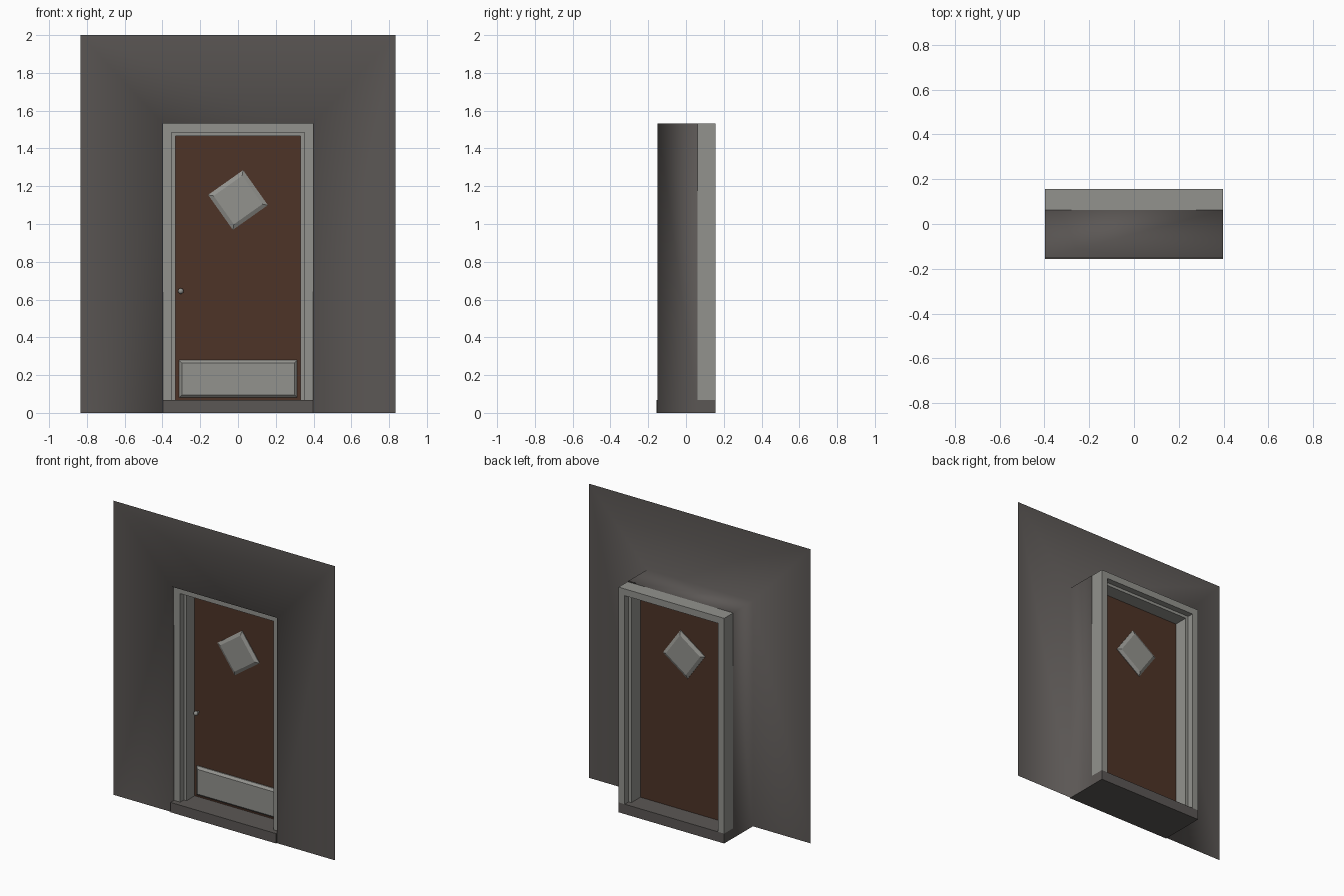
import bpy, bmesh, math
from mathutils import Matrix, Vector

if "Cube" in bpy.data.objects:
    bpy.data.objects.remove(bpy.data.objects["Cube"])

def mat(name, rgb):
    m = bpy.data.materials.new(name)
    m.diffuse_color = (*rgb, 1)
    m.use_nodes = True
    m.node_tree.nodes["Principled BSDF"].inputs["Base Color"].default_value = m.diffuse_color
    return m

STONE = mat("wall grey", (0.105, 0.095, 0.09))
TRIM = mat("light grey trim", (0.29, 0.29, 0.27))
WOOD = mat("brown door", (0.075, 0.033, 0.02))

W, H, SILL = 0.397, 1.531, 0.067      # doorway half width, top, sill height
DOOR_Y = 0.013

def finish(name, bm, material):
    me = bpy.data.meshes.new(name)
    bm.to_mesh(me)
    bm.free()
    me.materials.append(material)
    ob = bpy.data.objects.new(name, me)
    bpy.context.collection.objects.link(ob)
    return ob

def box(name, x0, x1, y0, y1, z0, z1, material):
    bm = bmesh.new()
    bmesh.ops.create_cube(bm, size=1)
    for v in bm.verts:
        v.co = ((x0 + x1) / 2 + v.co.x * (x1 - x0), (y0 + y1) / 2 + v.co.y * (y1 - y0),
                (z0 + z1) / 2 + v.co.z * (z1 - z0))
    return finish(name, bm, material)

def arch(bm, section, z0, closed):
    """Sweep (inset, y) section points round the sides and top of the doorway."""
    rows = [[bm.verts.new(p) for p in ((d - W, y, z0), (d - W, y, H - d),
                                       (W - d, y, H - d), (W - d, y, z0))] for d, y in section]
    n = len(rows)
    for i in range(n if closed else n - 1):
        a, b = rows[i], rows[(i + 1) % n]
        for k in range(3):
            bm.faces.new((a[k], a[k + 1], b[k + 1], b[k]))
    return rows

def raised_panel(name, w, h, bevel, y0, y1, centre, angle, material):
    """Plate with sloped border, from y0 (base) to y1 (face)."""
    bm = bmesh.new()
    ym = y0 + (y1 - y0) * 0.45
    rings = []
    for y, b in ((y0, 0), (ym, 0), (y1, bevel)):
        rings.append([bm.verts.new((sx * (w / 2 - b), y, sz * (h / 2 - b)))
                      for sx, sz in ((-1, -1), (1, -1), (1, 1), (-1, 1))])
    for a, b in zip(rings, rings[1:]):
        for k in range(4):
            bm.faces.new((a[k], a[(k + 1) % 4], b[(k + 1) % 4], b[k]))
    bm.faces.new(rings[0])
    bm.faces.new(rings[-1])
    bmesh.ops.rotate(bm, verts=bm.verts, matrix=Matrix.Rotation(angle, 3, 'Y'))
    bmesh.ops.translate(bm, verts=bm.verts, vec=Vector((centre[0], 0, centre[1])))
    bmesh.ops.recalc_face_normals(bm, faces=bm.faces)
    return finish(name, bm, material)

# Wall sheet with its reveal running back round the doorway
bm = bmesh.new()
front, back = arch(bm, [(-0.001, -0.15), (-0.001, 0.062)], 0, False)
outer = [bm.verts.new((x, -0.15, z)) for x, z in ((-0.833, 0), (-0.833, 2), (0.833, 2), (0.833, 0))]
for k in range(3):
    bm.faces.new((outer[k], front[k], front[k + 1], outer[k + 1]))
bmesh.ops.recalc_face_normals(bm, faces=bm.faces)
bm.faces.ensure_lookup_table()
if bm.faces[-1].normal.y > 0:
    bmesh.ops.reverse_faces(bm, faces=bm.faces)
for f in bm.faces:
    f.smooth = True
finish("wall", bm, STONE)

# Door frame, rebated front and back
bm = bmesh.new()
rows = arch(bm, [(0, -0.12), (0.046, -0.12), (0.046, -0.08), (0.066, -0.08),
                 (0.066, 0.115), (0.046, 0.115), (0.046, 0.157), (0, 0.157)], SILL, True)
for k in (0, 3):
    bm.faces.new([r[k] for r in rows])
bmesh.ops.recalc_face_normals(bm, faces=bm.faces)
finish("door_frame", bm, TRIM)

# Step and door leaf
box("step", -W, W, -0.157, 0.157, 0, SILL, STONE)
box("door", -0.331, 0.331, DOOR_Y - 0.005, DOOR_Y + 0.005, SILL, 1.465, WOOD)

# Diamond window on both faces, kick plate on the front
for side, name in ((-1, "window_front"), (1, "window_back")):
    raised_panel(name, 0.227, 0.227, 0.021, DOOR_Y, DOOR_Y + side * 0.02,
                 (0, 1.127), math.radians(-35.3), TRIM)
raised_panel("kick_plate", 0.625, 0.198, 0.015, DOOR_Y, -0.013, (0.001, 0.18), 0, TRIM)

# Door knob: small stem and round head
bm = bmesh.new()
bmesh.ops.create_cone(bm, cap_ends=True, segments=12, radius1=0.007, radius2=0.007, depth=0.03,
                      matrix=Matrix.Translation((-0.303, -0.005, 0.645)) @ Matrix.Rotation(math.pi / 2, 4, 'X'))
bmesh.ops.create_uvsphere(bm, u_segments=12, v_segments=8, radius=0.015,
                          matrix=Matrix.Translation((-0.303, -0.02, 0.645)))
for f in bm.faces:
    f.smooth = True
finish("door_knob", bm, TRIM)
